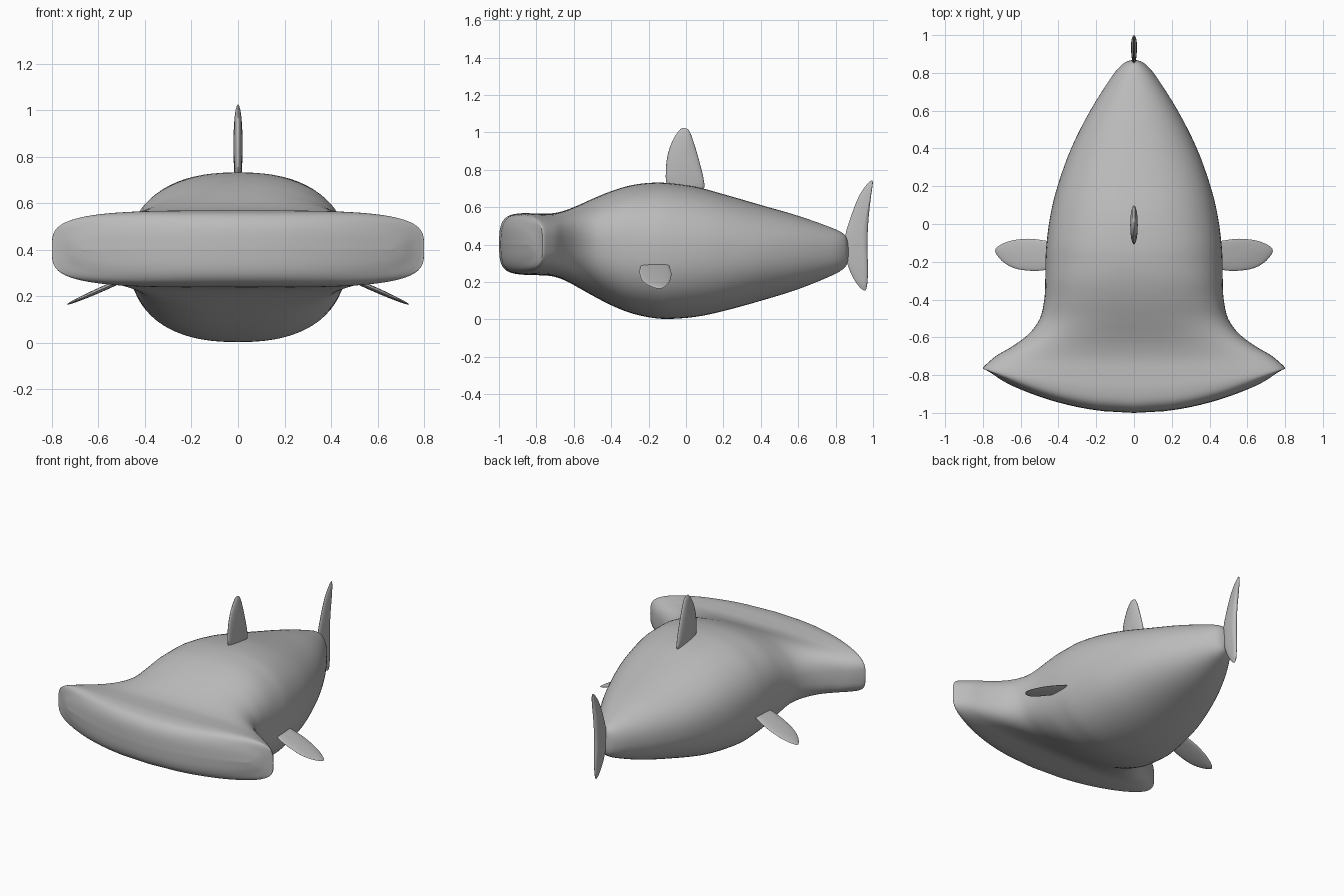
import bpy, bmesh, math
from mathutils import Vector

skin = bpy.data.materials.new("grey skin")
skin.diffuse_color = (0.5, 0.5, 0.5, 1)


def spline(pts, steps, closed=False):
    """Catmull-Rom through tuples of any length."""
    n, out = len(pts), []
    for i in range(n if closed else n - 1):
        if closed:
            p = [pts[(i + k) % n] for k in (-1, 0, 1, 2)]
        else:
            p = [pts[min(max(i + k, 0), n - 1)] for k in (-1, 0, 1, 2)]
        for s in range(steps):
            t = s / steps
            out.append([0.5 * (2 * b + (c - a) * t + (2 * a - 5 * b + 4 * c - d) * t * t
                               + (3 * b - a - 3 * c + d) * t ** 3) for a, b, c, d in zip(*p)])
    if not closed:
        out.append(list(pts[-1]))
    return out


def loft(name, rings, angle):
    """Skin closed rings of points, cap and weld the ends."""
    bm = bmesh.new()
    vr = [[bm.verts.new(p) for p in ring] for ring in rings]
    n = len(vr[0])
    for a, b in zip(vr, vr[1:]):
        for i in range(n):
            j = (i + 1) % n
            bm.faces.new((a[i], a[j], b[j], b[i]))
    bmesh.ops.remove_doubles(bm, verts=bm.verts, dist=0.0004)
    bmesh.ops.recalc_face_normals(bm, faces=bm.faces)
    me = bpy.data.meshes.new(name)
    bm.to_mesh(me)
    bm.free()
    ob = bpy.data.objects.new(name, me)
    bpy.context.collection.objects.link(ob)
    me.materials.append(skin)
    bpy.ops.object.select_all(action='DESELECT')
    bpy.context.view_layer.objects.active = ob
    ob.select_set(True)
    bpy.ops.object.shade_smooth_by_angle(angle=math.radians(angle))
    return ob


# Body with wide head: y, half width, backward sweep, bottom z, top z, squareness
stations = [
    (-1.000, 0.66, 0.150, 0.400, 0.400, 3.4),
    (-0.996, 0.71, 0.175, 0.330, 0.475, 3.4),
    (-0.980, 0.755, 0.190, 0.282, 0.525, 3.5),
    (-0.945, 0.79, 0.175, 0.253, 0.556, 3.7),
    (-0.880, 0.80, 0.115, 0.240, 0.568, 3.8),
    (-0.800, 0.785, 0.055, 0.237, 0.567, 3.7),
    (-0.720, 0.725, 0.025, 0.232, 0.567, 3.4),
    (-0.650, 0.640, 0.005, 0.210, 0.582, 3.0),
    (-0.580, 0.555, 0.000, 0.173, 0.609, 2.7),
    (-0.500, 0.498, 0.000, 0.128, 0.645, 2.5),
    (-0.400, 0.475, 0.000, 0.076, 0.686, 2.5),
    (-0.300, 0.470, 0.000, 0.036, 0.716, 2.5),
    (-0.200, 0.469, 0.000, 0.012, 0.730, 2.4),
    (-0.100, 0.463, 0.000, 0.003, 0.730, 2.4),
    (0.050, 0.442, 0.000, 0.014, 0.710, 2.3),
    (0.200, 0.405, 0.000, 0.045, 0.670, 2.3),
    (0.400, 0.333, 0.000, 0.100, 0.612, 2.2),
    (0.600, 0.232, 0.000, 0.162, 0.554, 2.2),
    (0.780, 0.118, 0.000, 0.235, 0.490, 2.2),
    (0.840, 0.067, 0.000, 0.270, 0.460, 2.2),
    (0.860, 0.038, 0.000, 0.295, 0.432, 2.1),
    (0.868, 0.010, 0.000, 0.330, 0.395, 2.0),
    (0.869, 0.000, 0.000, 0.362, 0.362, 2.0),
]
SIDES = 72
rings = []
for y, w, sweep, lo, hi, n in spline(stations, 4):
    ring = []
    for i in range(SIDES):
        a = 2 * math.pi * i / SIDES
        c, s = math.cos(a), math.sin(a)
        u = math.copysign(abs(c) ** (2 / n), c)
        v = math.copysign(abs(s) ** (2 / n), s)
        ring.append((w * u, y + sweep * u * u, (lo + hi) / 2 + (hi - lo) / 2 * v))
    rings.append(ring)
loft("body", rings, 60)


def fin(name, outline, thick, place):
    """Inflate a smooth closed outline into a lens; place maps (a, b, offset) to 3D."""
    pts = spline(outline, 3, True)
    ca = sum(p[0] for p in pts) / len(pts)
    cb = sum(p[1] for p in pts) / len(pts)
    layers = []
    for k in range(13):
        t = math.pi * k / 12
        s, d = math.sin(t), math.cos(t) * thick
        layers.append([place(ca + (a - ca) * s, cb + (b - cb) * s, d) for a, b in pts])
    return loft(name, layers, 70)


def upright(a, b, d):
    return Vector((d, a, b))


# Back fin
fin("dorsal_fin", [(-0.095, 0.71), (-0.108, 0.79), (-0.098, 0.88), (-0.07, 0.96),
                   (-0.03, 1.018), (0.0, 1.022), (0.022, 1.0), (0.05, 0.92),
                   (0.078, 0.82), (0.096, 0.74), (0.09, 0.695), (0.0, 0.65)], 0.02, upright)

# Tail fin
fin("tail_fin", [(0.85, 0.44), (0.885, 0.56), (0.925, 0.66), (0.965, 0.72), (0.99, 0.742),
                 (0.999, 0.73), (0.988, 0.65), (0.977, 0.55), (0.971, 0.45), (0.971, 0.35),
                 (0.973, 0.25), (0.966, 0.17), (0.95, 0.156), (0.918, 0.185),
                 (0.88, 0.25), (0.855, 0.33)], 0.016, upright)

# Side fins, drooping outward
side = fin("pectoral_fins", [(0.40, -0.22), (0.48, -0.245), (0.56, -0.247), (0.64, -0.232),
                             (0.70, -0.195), (0.735, -0.145), (0.715, -0.115), (0.65, -0.088),
                             (0.56, -0.078), (0.48, -0.087), (0.40, -0.11)], 0.01,
           lambda a, b, d: Vector((a + 0.4 * d, b, 0.29 - 0.44 * (a - 0.45) + d)))
side.modifiers.new("mirror", 'MIRROR')
